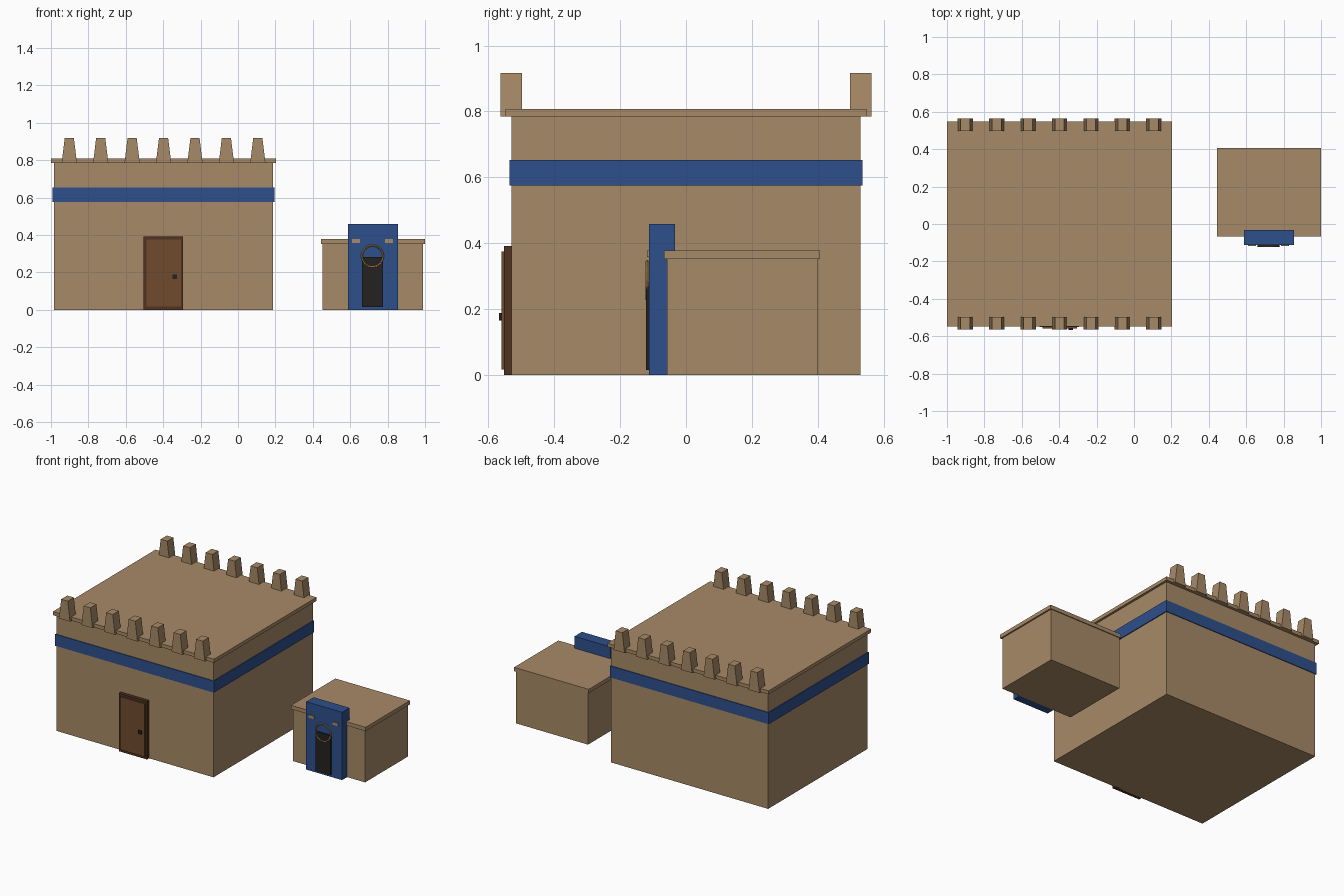
import bpy
import bmesh
import math

old = bpy.data.objects.get("Cube")
if old:
    bpy.data.objects.remove(old, do_unlink=True)


def material(name, rgb):
    mat = bpy.data.materials.new(name)
    mat.use_nodes = True
    color = (*rgb, 1.0)
    mat.diffuse_color = color
    bsdf = next(n for n in mat.node_tree.nodes if n.type == "BSDF_PRINCIPLED")
    bsdf.inputs["Base Color"].default_value = color
    bsdf.inputs["Roughness"].default_value = 0.9
    return mat


sand = material("sandstone", (0.39, 0.255, 0.135))
blue = material("blue paint", (0.027, 0.08, 0.26))
wood = material("brown wood", (0.16, 0.07, 0.028))
dark_wood = material("dark wood", (0.08, 0.033, 0.015))
black = material("black", (0.017, 0.016, 0.015))
gold = material("gold", (0.4, 0.22, 0.06))


def box(name, mat, xs, ys, zs, top_scale=1.0):
    """Box between limits; top_scale narrows the top along x."""
    mesh = bpy.data.meshes.new(name)
    bm = bmesh.new()
    bmesh.ops.create_cube(bm, size=1.0)
    for v in bm.verts:
        taper = top_scale if v.co.z > 0 else 1.0
        v.co.x *= taper
        for i, (low, high) in enumerate((xs, ys, zs)):
            v.co[i] = (low + high) / 2 + v.co[i] * (high - low)
    bm.to_mesh(mesh)
    bm.free()
    obj = bpy.data.objects.new(name, mesh)
    mesh.materials.append(mat)
    bpy.context.collection.objects.link(obj)
    return obj


# Main hall
box("hall_walls", sand, (-0.985, 0.188), (-0.53, 0.53), (0, 0.79))
box("hall_band", blue, (-0.992, 0.194), (-0.535, 0.535), (0.575, 0.653))
box("hall_roof", sand, (-1.0, 0.203), (-0.547, 0.548), (0.784, 0.808))

# Battlements along the front and back edges
for side, label in ((-1, "front"), (1, "back")):
    ys = sorted((side * 0.498, side * 0.563))
    for i in range(7):
        x = -0.902 + i * 0.168
        box(f"{label}_merlon_{i + 1}", sand, (x - 0.041, x + 0.041),
            ys, (0.784, 0.917), top_scale=0.6)

# Hall door
box("door_frame", dark_wood, (-0.504, -0.294), (-0.552, -0.52), (0, 0.392))
box("door_panel", wood, (-0.49, -0.306), (-0.56, -0.53), (0.017, 0.375))
box("door_knob", black, (-0.349, -0.325), (-0.568, -0.55), (0.165, 0.188))

# Annex
box("annex_walls", sand, (0.452, 0.99), (-0.058, 0.4), (0, 0.36))
box("annex_roof", sand, (0.443, 1.0), (-0.067, 0.406), (0.352, 0.378))

# Portal with doorway, tabs and ring
box("portal", blue, (0.588, 0.856), (-0.112, -0.033), (0, 0.458))
box("portal_doorway", black, (0.662, 0.776), (-0.121, -0.1), (0.015, 0.282))
for x, label in ((0.63, "right"), (0.808, "left")):
    box(f"{label}_tab", sand, (x - 0.021, x + 0.021), (-0.118, -0.1), (0.358, 0.378))

bpy.ops.mesh.primitive_torus_add(
    major_segments=16, minor_segments=6, major_radius=0.057, minor_radius=0.005,
    location=(0.719, -0.118, 0.287), rotation=(math.pi / 2, 0, 0))
ring = bpy.context.object
ring.name = "portal_ring"
ring.data.materials.append(gold)
